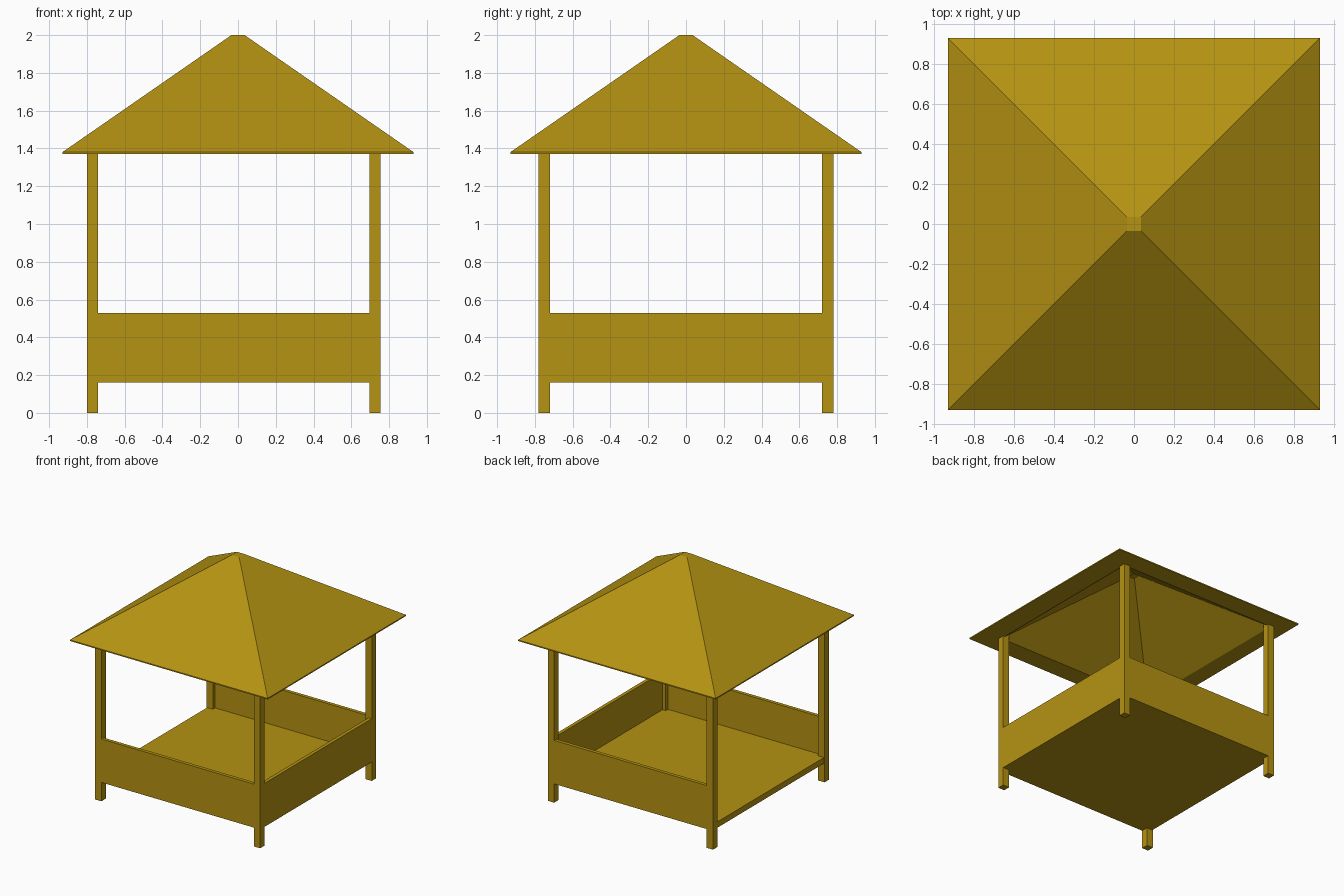
import bpy, bmesh

if "Cube" in bpy.data.objects:
    bpy.data.objects.remove(bpy.data.objects["Cube"])

mat = bpy.data.materials.new("ochre_wood")
mat.diffuse_color = (0.46, 0.29, 0.006, 1)
mat.use_nodes = True
mat.node_tree.nodes["Principled BSDF"].inputs["Base Color"].default_value = mat.diffuse_color


def finish(name, bm):
    bmesh.ops.recalc_face_normals(bm, faces=bm.faces)
    me = bpy.data.meshes.new(name)
    bm.to_mesh(me)
    bm.free()
    me.materials.append(mat)
    ob = bpy.data.objects.new(name, me)
    bpy.context.collection.objects.link(ob)


def box(name, x0, x1, y0, y1, z0, z1):
    bm = bmesh.new()
    bmesh.ops.create_cube(bm, size=1)
    for v in bm.verts:
        v.co = (x1 if v.co.x > 0 else x0, y1 if v.co.y > 0 else y0, z1 if v.co.z > 0 else z0)
    finish(name, bm)


# Posts at the four corners
X0, X1, Y, P = -0.80, 0.755, 0.78, 0.06
for side, xa in (("left", X0), ("right", X1 - P)):
    for end, ya in (("front", -Y), ("back", Y - P)):
        box(f"{end}_{side}_post", xa, xa + P, ya, ya + P, 0, 1.40)

# Floor, and walls on three sides (the left side is the open entrance)
Z0, Z1, T = 0.16, 0.53, 0.03
box("floor", X0 + 0.005, X1 - 0.005, -Y + 0.005, Y - 0.005, Z0, 0.21)
box("front_wall", X0 + P, X1 - P, -Y, -Y + T, Z0, Z1)
box("back_wall", X0 + P, X1 - P, Y - T, Y, Z0, Z1)
box("right_wall", X1 - T, X1, -Y + P, Y - P, Z0, Z1)

# Hollow pyramid roof: square loops from inner peak, over the eave, to the top
bm = bmesh.new()
loops = []
for cx, r, z in ((0, 0.03, 1.88), (-0.02, 0.76, 1.37), (0, 0.93, 1.37),
                 (0, 0.93, 1.38), (0, 0.035, 2.0)):
    loops.append([bm.verts.new((cx + sx * r, sy * r, z))
                  for sx, sy in ((-1, -1), (1, -1), (1, 1), (-1, 1))])
for a, b in zip(loops, loops[1:]):
    for i in range(4):
        j = (i + 1) % 4
        bm.faces.new((a[i], a[j], b[j], b[i]))
bm.faces.new(loops[0])
bm.faces.new(loops[-1])
finish("roof", bm)
